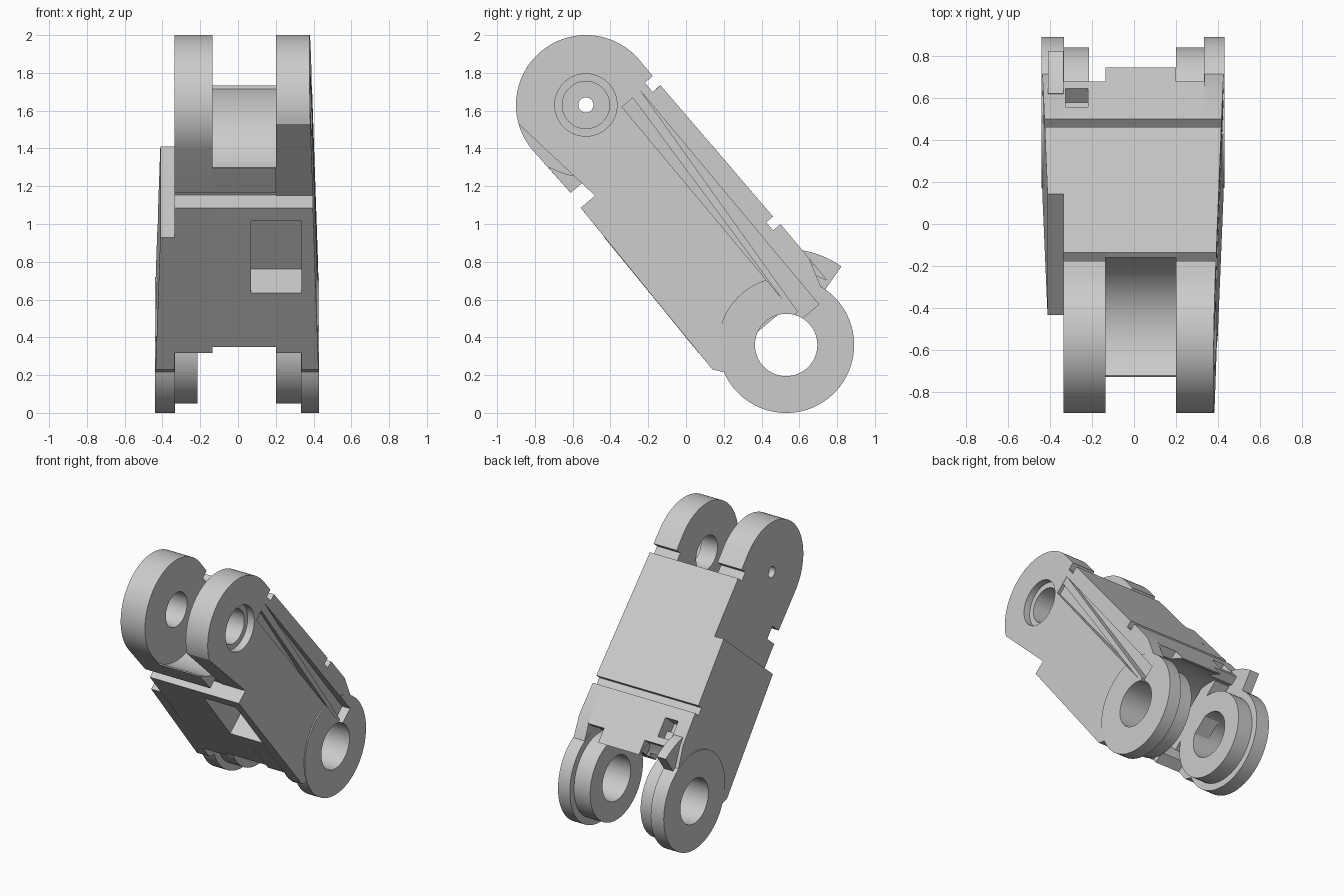
import bpy, bmesh, math
from mathutils import Vector

cube = bpy.data.objects.get("Cube")
if cube:
    bpy.data.objects.remove(cube, do_unlink=True)

grey = bpy.data.materials.new("plain grey")
grey.use_nodes = True
grey.diffuse_color = (0.6, 0.6, 0.6, 1)
grey.node_tree.nodes["Principled BSDF"].inputs["Base Color"].default_value = (0.6, 0.6, 0.6, 1)

# The link leans: u runs along it from the upper pivot, v runs across it
UPPER = Vector((0, -0.53, 1.63))
ALONG = Vector((0, 0.641, -0.768))
ACROSS = Vector((0, 0.768, 0.641))
LENGTH = 1.654


def arc(cu, cv, r, a0, a1, n=40):
    steps = [math.radians(a0 + (a1 - a0) * i / n) for i in range(n + 1)]
    return [(cu + r * math.cos(a), cv + r * math.sin(a)) for a in steps]


def prism(name, pts, x0, x1, taper=0):
    """Extrude a (u, v) outline in x; taper slants the x1 face along u."""
    bm = bmesh.new()
    rings = []
    for x, t in ((x0, 0), (x1, taper)):
        rings.append([bm.verts.new(UPPER + ALONG * u + ACROSS * v + Vector((x + t * u / LENGTH, 0, 0)))
                      for u, v in pts])
    for ring in rings:
        bm.faces.new(ring)
    for i in range(len(pts)):
        j = (i + 1) % len(pts)
        bm.faces.new((rings[0][i], rings[0][j], rings[1][j], rings[1][i]))
    bmesh.ops.recalc_face_normals(bm, faces=bm.faces)
    mesh = bpy.data.meshes.new(name)
    bm.to_mesh(mesh)
    bm.free()
    mesh.materials.append(grey)
    obj = bpy.data.objects.new(name, mesh)
    bpy.context.collection.objects.link(obj)
    return obj


def disc(name, u, r, x0, x1):
    return prism(name, arc(u, 0, r, 0, 354.375, 63), x0, x1)


def box(name, u0, u1, v0, v1, x0, x1):
    return prism(name, [(u0, v0), (u1, v0), (u1, v1), (u0, v1)], x0, x1)


def cut(obj, *cutters):
    for c in cutters:
        c.hide_render = True
        mod = obj.modifiers.new("cut", "BOOLEAN")
        mod.operation = "DIFFERENCE"
        mod.solver = "EXACT"
        mod.object = c
        graph = bpy.context.evaluated_depsgraph_get()
        mesh = bpy.data.meshes.new_from_object(obj.evaluated_get(graph))
        obj.modifiers.clear()
        obj.data = mesh
        bpy.data.objects.remove(c, do_unlink=True)


# Shared outlines: notched back edge and upper lug with belly step
BACK_EDGE = [(1.088, 0.382), (1.088, 0.335), (1.144, 0.335), (1.144, 0.387)]
LUG_NOTCH = [(0.109, 0.37), (0.109, 0.315), (0.173, 0.315), (0.173, 0.37)]
FULL_BELLY = [(0.4, -0.37), (0.4, -0.265), (0.305, -0.265), (0.305, -0.36)]
FLAT_BELLY = [(0.4, -0.37), (0.4, -0.27)]
OUTER_END = [(1.38, 0.387), (1.56, 0.33), (1.56, -0.34), (1.504, -0.383)]


def cheek_outline(belly, arc_start, end):
    return belly + arc(0, 0, 0.37, arc_start, 90) + LUG_NOTCH + BACK_EDGE + end


def pocket():
    return box("pocket_cutter", 0.49, 0.98, -0.5, -0.18, 0.07, 0.335)


def lower_clearance():
    return disc("clearance_cutter", LENGTH, 0.40, -0.6, 0.6)


# Middle of the body, scooped at both ends
core = prism("body_core", [(0.13, -0.365), (0.173, 0.37)] + BACK_EDGE
             + [(1.526, 0.387), (1.35, -0.383)] + FULL_BELLY, -0.135, 0.2)
cut(core, disc("scoop_cutter", 0, 0.38, -0.5, 0.5), lower_clearance(), pocket())

# Cheeks with the upper lugs
inner_end = [(1.42, 0.387), (1.39, -0.383)]
right_cheek = prism("right_cheek", cheek_outline(FULL_BELLY, 270, inner_end), -0.335, -0.135)
cut(right_cheek, lower_clearance(),
    disc("recess_cutter", 0, 0.125, -0.29, 0),
    disc("pin_cutter", 0, 0.04, -0.5, 0),
    box("socket_cutter", 1.23, 1.37, 0.25, 0.5, -0.325, -0.22))
left_cheek = prism("left_cheek", cheek_outline(FLAT_BELLY, 246, inner_end), 0.2, 0.335)
cut(left_cheek, lower_clearance(), disc("bore_cutter", 0, 0.125, 0, 0.6), pocket())

# Slanted outer plates
left_plate = prism("left_plate", cheek_outline(FLAT_BELLY, 246, OUTER_END), 0.335, 0.387, 0.043)
right_plate = prism("right_plate", [(0.6, -0.375), (0.6, 0.376)] + BACK_EDGE + OUTER_END,
                    -0.335, -0.395, -0.045)


def channel():
    return box("channel_cutter", 0.13, 1.6, 0.14, 0.27, 0.365, 0.6)


cut(left_plate, disc("counterbore_cutter", 0, 0.165, 0, 0.6),
    disc("bore_cutter", LENGTH, 0.165, 0, 0.6), channel())
cut(right_plate, disc("bore_cutter", LENGTH, 0.165, -0.6, 0))

# Diagonal rib in the channel of the left plate
prism("channel_rib", [(0.13, 0.27), (0.13, 0.215), (1.45, 0.14), (1.56, 0.14), (1.56, 0.16)],
      0.36, 0.385, 0.043)

# Lower lugs: outer ring and smaller inner boss on each side
for side, s, inner, outer in (("left", 1, 0.2, 0.43), ("right", -1, 0.215, 0.44)):
    ring = disc(side + "_lower_ring", LENGTH, 0.36, s * 0.333, s * outer)
    cut(ring, disc("bore_cutter", LENGTH, 0.165, -0.6, 0.6))
    if s > 0:
        cut(ring, channel())
    boss = disc(side + "_lower_boss", LENGTH, 0.31, s * inner, s * 0.335)
    cut(boss, disc("bore_cutter", LENGTH, 0.165, -0.6, 0.6))
    # Webs tying the boss to the cheek
    box(side + "_boss_web", 1.3, 1.40, -0.25, 0.3, s * inner, s * 0.335)

# Flat stop inside the right bore and curved stop tongue behind it
box("bore_flat", 1.48, 1.504, -0.08, 0.09, -0.335, -0.215)
prism("stop_tongue", arc(LENGTH, 0, 0.508, 130, 105, 12) + arc(LENGTH, 0, 0.36, 105, 130, 12),
      -0.41, -0.335)

for obj in bpy.context.collection.objects:
    if obj.type == "MESH":
        bpy.ops.object.select_all(action="DESELECT")
        obj.select_set(True)
        bpy.context.view_layer.objects.active = obj
        bpy.ops.object.shade_smooth_by_angle(angle=math.radians(30))
